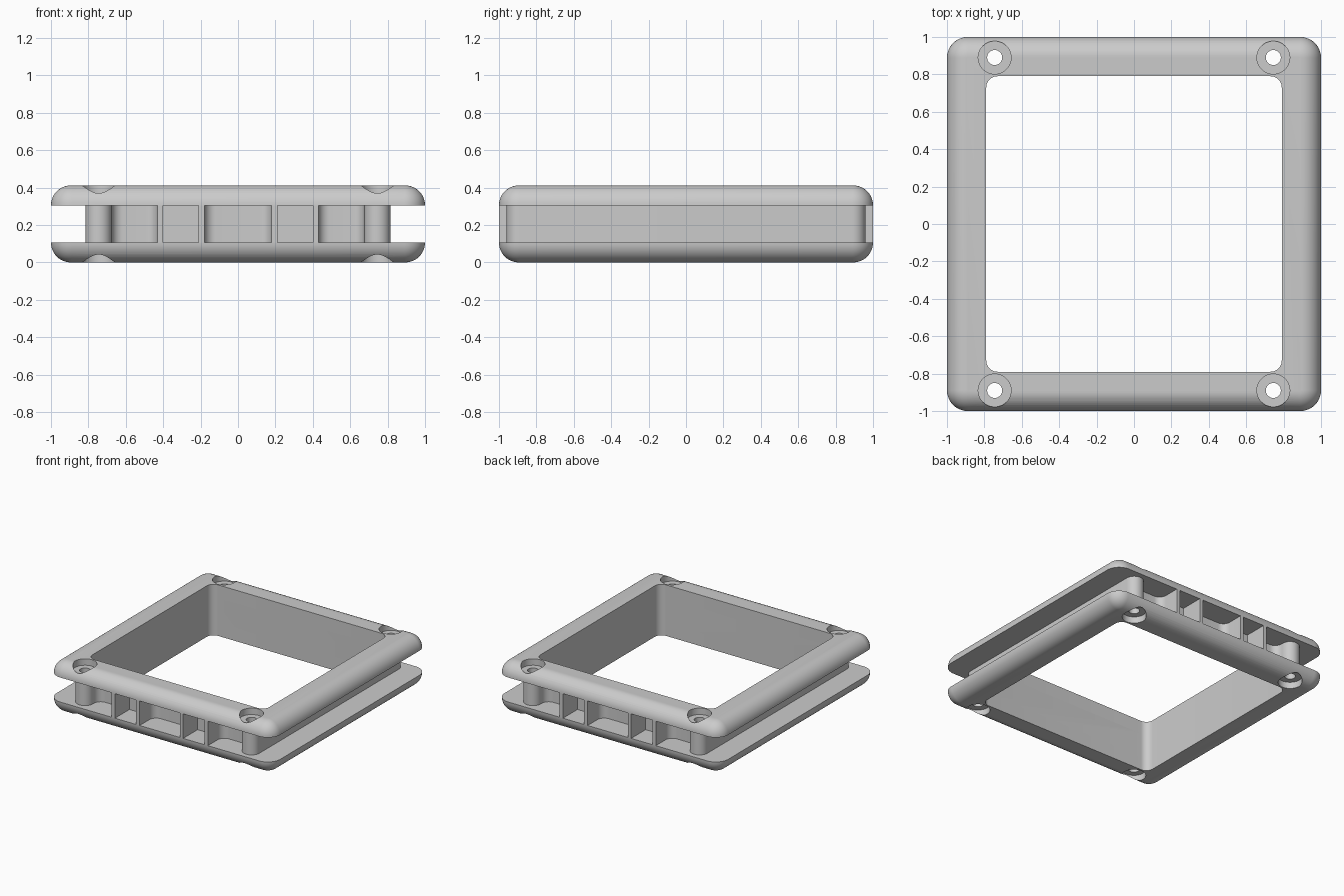
import bpy, bmesh, math

cube = bpy.data.objects.get("Cube")
if cube:
    bpy.data.objects.remove(cube, do_unlink=True)

HEIGHT, THICK = 0.412, 0.107      # whole frame, one plate
WINDOW, WALL = 0.79, 0.815        # inner opening, outer face of the core
POST_X, POST_Y, POST_R = 0.745, 0.89, 0.07
CORNERS = [(sx, sy) for sx in (-1, 1) for sy in (-1, 1)]


def make_object(name, bm):
    bmesh.ops.recalc_face_normals(bm, faces=bm.faces)
    mesh = bpy.data.meshes.new(name)
    bm.to_mesh(mesh)
    bm.free()
    ob = bpy.data.objects.new(name, mesh)
    bpy.context.collection.objects.link(ob)
    return ob


def rounded_square(half, radius, steps=12):
    """Outline of a square with round corners."""
    points = []
    for quarter in range(4):
        mid = math.pi / 4 + quarter * math.pi / 2
        cx = math.copysign(half - radius, math.cos(mid))
        cy = math.copysign(half - radius, math.sin(mid))
        for i in range(steps + 1):
            a = (quarter + i / steps) * math.pi / 2
            points.append((cx + radius * math.cos(a), cy + radius * math.sin(a)))
    return points


def loft(name, layers):
    """Solid through a stack of (z, half size, corner radius) outlines."""
    bm = bmesh.new()
    rings = [[bm.verts.new((x, y, z)) for x, y in rounded_square(h, r)]
             for z, h, r in layers]
    for low, high in zip(rings, rings[1:]):
        for i in range(len(low)):
            j = (i + 1) % len(low)
            bm.faces.new((low[i], low[j], high[j], high[i]))
    bm.faces.new(rings[0][::-1])
    bm.faces.new(rings[-1])
    return make_object(name, bm)


def box(name, x, y, z, radius=0):
    """Box between limits, with optional round upright edges."""
    bm = bmesh.new()
    bmesh.ops.create_cube(bm, size=1)
    for v in bm.verts:
        for axis, (a, b) in enumerate((x, y, z)):
            v.co[axis] = max(a, b) if v.co[axis] > 0 else min(a, b)
    if radius:
        upright = [e for e in bm.edges
                   if abs(e.verts[0].co.z - e.verts[1].co.z) > 0.01]
        bmesh.ops.bevel(bm, geom=upright, offset=radius, segments=8,
                        profile=0.5, affect='EDGES')
    return make_object(name, bm)


def cylinder(name, x, y, z, radius):
    bm = bmesh.new()
    bmesh.ops.create_cone(bm, cap_ends=True, segments=48, radius1=radius,
                          radius2=radius, depth=z[1] - z[0])
    bmesh.ops.translate(bm, verts=bm.verts, vec=(x, y, sum(z) / 2))
    return make_object(name, bm)


def combine(ob, others, operation='DIFFERENCE'):
    """Apply booleans and remove the helper solids."""
    for other in others:
        other.hide_render = True
        mod = ob.modifiers.new(other.name, 'BOOLEAN')
        mod.operation, mod.object, mod.solver = operation, other, 'EXACT'
    graph = bpy.context.evaluated_depsgraph_get()
    mesh = bpy.data.meshes.new_from_object(ob.evaluated_get(graph))
    ob.modifiers.clear()
    ob.data = mesh
    for other in others:
        bpy.data.objects.remove(other, do_unlink=True)


def smooth(ob):
    bpy.ops.object.select_all(action='DESELECT')
    ob.select_set(True)
    bpy.context.view_layer.objects.active = ob
    bpy.ops.object.shade_smooth_by_angle(angle=math.radians(30))


def through_cuts():
    """Central window and four screw holes."""
    cuts = [loft("window_cutter", [(-1, WINDOW, 0.06), (1, WINDOW, 0.06)])]
    cuts += [cylinder("hole_cutter", sx * POST_X, sy * POST_Y, (-1, 1), 0.04)
             for sx, sy in CORNERS]
    return cuts


def plate(name, flip):
    """Square ring with a rounded outer rim and screw recesses."""
    layers = []
    for i in range(13):
        a = i / 12 * math.pi / 2
        inset = THICK * (1 - math.cos(a))
        z = HEIGHT - THICK + THICK * math.sin(a)
        layers.append((HEIGHT - z if flip else z, 1 - inset, 0.112 - inset))
    ob = loft(name, layers)
    recess = (-0.5, 0.052) if flip else (HEIGHT - 0.052, 1)
    cuts = through_cuts()
    cuts += [cylinder("recess_cutter", sx * POST_X, sy * POST_Y, recess, 0.088)
             for sx, sy in CORNERS]
    combine(ob, cuts)
    smooth(ob)


plate("top_plate", False)
plate("bottom_plate", True)

# Core between the plates, with pockets in front and back
span = (THICK, HEIGHT - THICK)
deep = (-0.5, 1)
core = box("core_wall", (-WALL, WALL), (-1, 1), span)
pockets, posts = [], []
for sy in (-1, 1):
    reach = (sy * WALL, sy * 1.3)
    pockets.append(box("middle_pocket", (-0.18, 0.18), reach, deep, 0.06))
    for sx in (-1, 1):
        pockets.append(box("small_pocket", (sx * 0.21, sx * 0.4), reach, deep))
        pockets.append(box("end_pocket", (sx * 0.43, sx * 0.675), reach, deep, 0.06))
        pockets.append(box("post_clearance", (sx * 0.67, sx * 0.9),
                           (sy * POST_Y, sy * 1.3), deep))
        posts.append(cylinder("screw_post", sx * POST_X, sy * POST_Y, span, POST_R))
combine(core, pockets)
combine(core, posts, 'UNION')
combine(core, through_cuts())
smooth(core)
